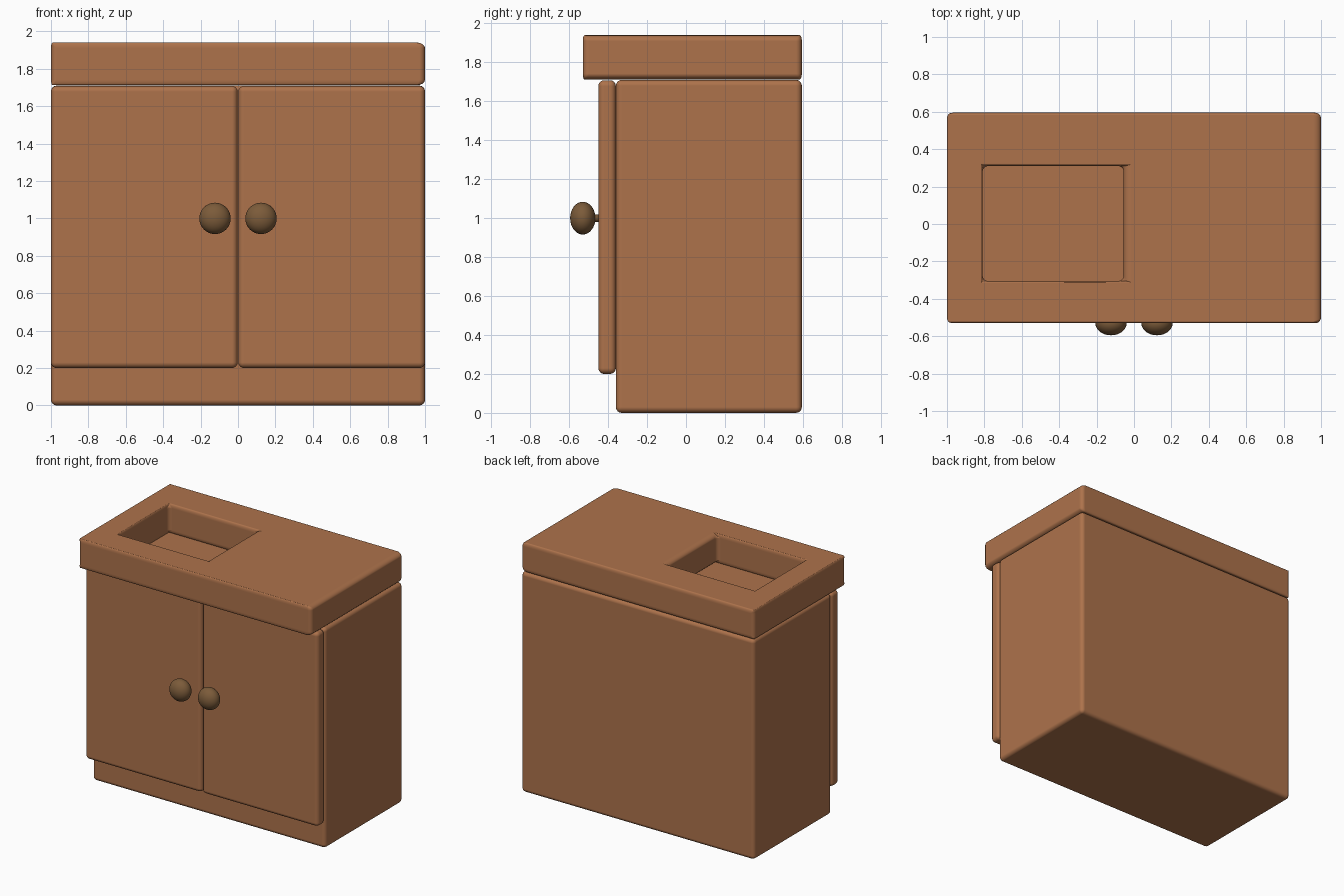
import bpy, bmesh, math

if "Cube" in bpy.data.objects:
    bpy.data.objects.remove(bpy.data.objects["Cube"])


def material(name, rgb):
    m = bpy.data.materials.new(name)
    m.diffuse_color = (*rgb, 1)
    m.use_nodes = True
    m.node_tree.nodes["Principled BSDF"].inputs["Base Color"].default_value = m.diffuse_color
    return m


WOOD = material("warm wood", (0.42, 0.17, 0.071))
KNOB = material("dark brown", (0.20, 0.105, 0.042))


def finish(name, bm, mat, bevel=0):
    bmesh.ops.recalc_face_normals(bm, faces=bm.faces[:])
    for f in bm.faces:
        f.smooth = True
    me = bpy.data.meshes.new(name)
    bm.to_mesh(me)
    bm.free()
    me.materials.append(mat)
    ob = bpy.data.objects.new(name, me)
    bpy.context.collection.objects.link(ob)
    if bevel:
        mod = ob.modifiers.new("rounded edges", 'BEVEL')
        mod.width = bevel
        mod.segments = 4
        mod.limit_method = 'ANGLE'
        mod.harden_normals = True
    return ob


def box(name, lo, hi, bevel):
    bm = bmesh.new()
    bmesh.ops.create_cube(bm, size=1)
    for v in bm.verts:
        v.co = [(a + b) / 2 + c * (b - a) for a, b, c in zip(lo, hi, v.co)]
    return finish(name, bm, WOOD, bevel)


def slab_with_hole(name, outer, hole, z0, z1, bevel):
    bm = bmesh.new()

    def ring(r, z):
        x0, x1, y0, y1 = r
        return [bm.verts.new((x, y, z)) for x, y in ((x0, y0), (x1, y0), (x1, y1), (x0, y1))]
    # outer bottom, outer top, hole top, hole bottom, joined in a closed loop
    rings = [ring(outer, z0), ring(outer, z1), ring(hole, z1), ring(hole, z0)]
    for k in range(4):
        a, b = rings[k], rings[(k + 1) % 4]
        for i in range(4):
            j = (i + 1) % 4
            bm.faces.new((a[i], a[j], b[j], b[i]))
    return finish(name, bm, WOOD, bevel)


# Cabinet body and counter with basin opening
box("cabinet_body", (-1, -0.36, 0), (1, 0.595, 1.71), 0.03)
slab_with_hole("countertop", (-1, 1, -0.53, 0.595), (-0.81, -0.055, -0.305, 0.31),
               1.712, 1.94, 0.03)

# Doors with round knobs, one per side
for side, s in (("left", -1), ("right", 1)):
    xs = sorted((s * 1.0, s * 0.002))
    box(side + "_door", (xs[0], -0.45, 0.2), (xs[1], -0.36, 1.708), 0.03)

    bm = bmesh.new()
    bmesh.ops.create_uvsphere(bm, u_segments=32, v_segments=16, radius=0.084)
    for v in bm.verts:
        v.co = (v.co.x, v.co.z * 0.065 / 0.084, v.co.y)
    knob = finish(side + "_knob", bm, KNOB)
    knob.location = (s * 0.123, -0.53, 1.0)

    bm = bmesh.new()
    bmesh.ops.create_cone(bm, cap_ends=True, segments=24, radius1=0.02, radius2=0.02, depth=0.08)
    stem = finish(side + "_knob_stem", bm, KNOB)
    stem.rotation_euler.x = math.pi / 2
    stem.location = (s * 0.123, -0.475, 1.0)
